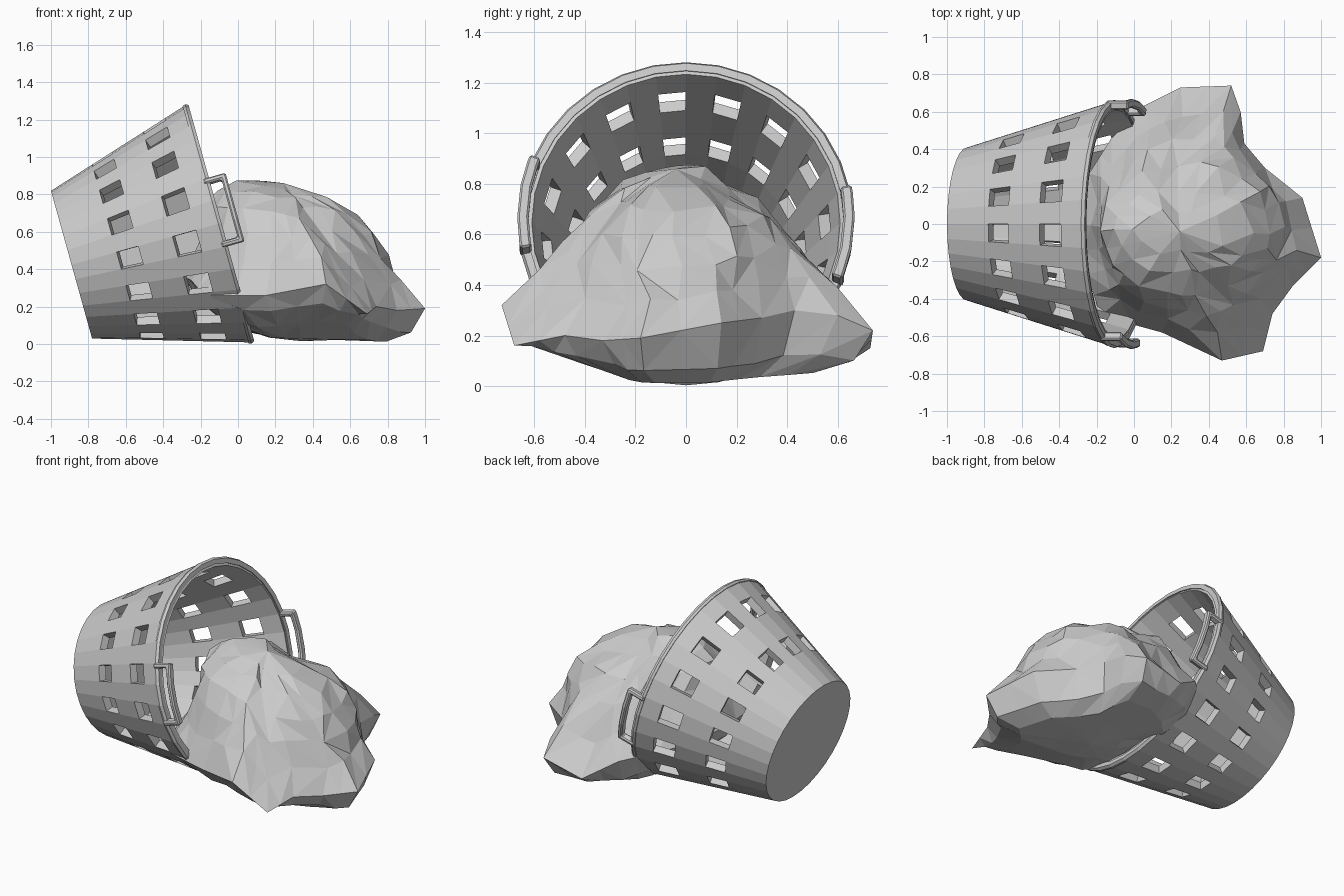
import bpy, bmesh, math, random
from mathutils import Vector

if "Cube" in bpy.data.objects:
    bpy.data.objects.remove(bpy.data.objects["Cube"])

random.seed(7)
BASE = Vector((-0.89, 0, 0.424))
AXIS = Vector((0.963, 0, 0.268))
UP = Vector((-0.268, 0, 0.963))
SIDE = Vector((0, 1, 0))
STEP = 11.25


def on_basket(deg, t, r):
    a = math.radians(deg)
    return BASE + AXIS * t + (UP * math.cos(a) + SIDE * math.sin(a)) * r


def finish(name, bm, thickness=0):
    me = bpy.data.meshes.new(name)
    bm.to_mesh(me)
    bm.free()
    ob = bpy.data.objects.new(name, me)
    bpy.context.collection.objects.link(ob)
    if thickness:
        m = ob.modifiers.new("wall", 'SOLIDIFY')
        m.thickness = thickness
        m.offset = -1
    return ob


def polar_sheet(name, degs, ts, radius, skip, thickness, closed=False):
    # grid around the basket axis with some cells left open, thickened inward
    bm = bmesh.new()
    rows = [[bm.verts.new(on_basket(d, t, radius(t))) for d in degs] for t in ts]
    n = len(degs)
    for i in range(len(ts) - 1):
        for j in range(n if closed else n - 1):
            if not skip(i, j):
                k = (j + 1) % n
                bm.faces.new((rows[i][j], rows[i][k], rows[i + 1][k], rows[i + 1][j]))
    if closed:
        bm.faces.new(rows[0])
    bmesh.ops.recalc_face_normals(bm, faces=bm.faces[:])
    bm.faces.ensure_lookup_table()
    f = bm.faces[0]
    d = f.calc_center_median() - BASE
    if f.normal.dot(d - AXIS * d.dot(AXIS)) < 0:
        bmesh.ops.reverse_faces(bm, faces=bm.faces[:])
    return finish(name, bm, thickness)


def wall_radius(t):
    return 0.41 + 0.25 * t / 0.82


# Tipped basket: 32 sides, two rows of 16 holes
polar_sheet("basket", [j * STEP for j in range(32)],
            [0, 0.25, 0.37, 0.56, 0.69, 0.815], wall_radius,
            lambda i, j: i in (1, 3) and j % 2 == 1, 0.05, closed=True)

# Slim band capping the outer half of the rim
bm = bmesh.new()
profile = [(0.80, 0.625), (0.80, 0.659), (0.815, 0.664), (0.832, 0.655), (0.832, 0.625)]
loops = [[bm.verts.new(on_basket(j * STEP, t, r)) for t, r in profile] for j in range(32)]
for j in range(32):
    a, b = loops[j], loops[(j + 1) % 32]
    for i in range(5):
        k = (i + 1) % 5
        bm.faces.new((a[i], a[k], b[k], b[i]))
bmesh.ops.recalc_face_normals(bm, faces=bm.faces[:])
finish("rim_band", bm)

# Two U-shaped handles on the rim
for name, p in (("handle_front", -101.25), ("handle_back", 78.75)):
    degs = [p, p + 2.6, p + STEP, p + 2 * STEP, p + 3 * STEP - 2.6, p + 3 * STEP]
    ob = polar_sheet(name, degs, [0.80, 0.895, 0.925], lambda t: 0.668,
                     lambda i, j: i == 0 and 0 < j < 4, 0.045)
    bev = ob.modifiers.new("soft_edges", 'BEVEL')
    bev.width = 0.008
    bev.segments = 1

# Faceted heap spilling out of the basket: widest outline, then rings up and down
OUTLINE = [(1.0, -.18, .19), (.9, .14, .25), (.7, .3, .27), (.59, .43, .3),
           (.57, .6, .28), (.52, .74, .22), (.25, .73, .15), (.05, .63, .28),
           (-.12, .46, .32), (-.24, .27, .34), (-.29, 0, .36), (-.25, -.27, .34),
           (-.18, -.49, .26), (.15, -.58, .26), (.47, -.73, .32), (.69, -.68, .16),
           (.74, -.48, .2), (.85, -.33, .18)]
pts = []
for i, p in enumerate(OUTLINE):
    a, b = Vector(p), Vector(OUTLINE[(i + 1) % len(OUTLINE)])
    pts.append(a)
    if (b - a).length > 0.2:
        pts.append((a + b) / 2)


def crest(x):
    return 0.9 - 0.23 * max(0, x - 0.07)


def lower(p, k, drop):
    # underside: almost flat, lifting toward the sides and inside the basket
    x, y = 0.35 + (p.x - 0.35) * k, p.y * k
    floor = (0.04 - 0.035 * max(0, x) + 0.33 * max(0, -y - 0.2)
             + 0.07 * max(0, y - 0.1) + 0.6 * max(0, 0.06 - x))
    return Vector((x, y, p.z + (floor - p.z) * drop))


def upper(p, s):
    # spikes of the outline fade quickly into a rounded dome
    a = math.atan2(p.y / 0.6, (p.x - 0.3) / 0.65)
    c, sn = math.cos(a), math.sin(a)
    power = 0.75 * c * c + 1.6 * sn * sn
    th = s * math.pi / 2
    k = math.cos(th) ** power
    cx = 0.3 - 0.08 * s
    rx = 0.62 if c > 0 else 0.56
    x, y = cx + rx * c * k, 0.6 * sn * k - 0.05 * s
    z = p.z + (crest(x) - p.z) * math.sin(th)
    w = min(1, s / 0.5)
    return Vector((p.x * (1 - s) + cx * s, p.y * (1 - s), z)).lerp(Vector((x, y, z)), w)


def jitter(v, a):
    return v + Vector([random.uniform(-a, a) for _ in range(3)])


rings = [[lower(p, 0.3, 1) for p in pts],
         [lower(p, 0.68, 1) for p in pts],
         [jitter(lower(p, 0.89, 0.72), 0.01) for p in pts],
         pts]
for s in (0.17, 0.34, 0.5, 0.65, 0.8):
    rings.append([jitter(upper(p, s), 0.018) for p in pts])

bm = bmesh.new()
grid = [[bm.verts.new(v) for v in r] for r in rings]
n = len(pts)
for lo, hi in zip(grid, grid[1:]):
    for j in range(n):
        k = (j + 1) % n
        if random.random() < 0.5:
            tris = ((lo[j], lo[k], hi[k]), (lo[j], hi[k], hi[j]))
        else:
            tris = ((lo[j], lo[k], hi[j]), (lo[k], hi[k], hi[j]))
        for t in tris:
            bm.faces.new(t)
# close the underside and the crown
for ring, top in ((grid[0], False), (grid[-1], True)):
    mid = sum((v.co for v in ring), Vector()) / n
    tip = bm.verts.new((mid.x, mid.y, crest(mid.x) if top else 0.015))
    for j in range(n):
        bm.faces.new((ring[j], ring[(j + 1) % n], tip))
bmesh.ops.remove_doubles(bm, verts=bm.verts[:], dist=0.07)
bmesh.ops.recalc_face_normals(bm, faces=bm.faces[:])
finish("spilled_heap", bm)
